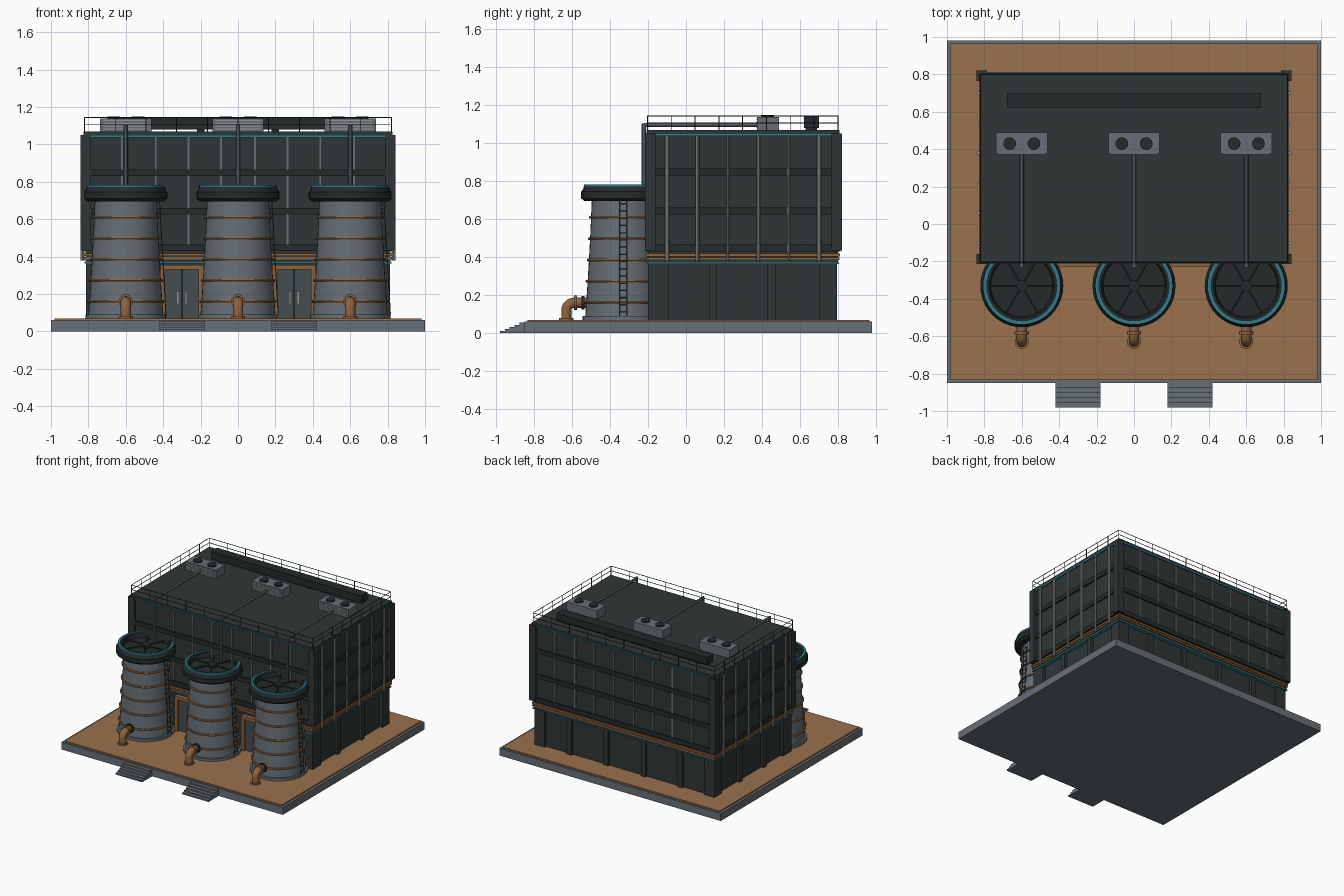
import bpy, bmesh, math
from mathutils import Vector

if "Cube" in bpy.data.objects:
    bpy.data.objects.remove(bpy.data.objects["Cube"])


def mat(name, rgb):
    m = bpy.data.materials.new(name)
    m.diffuse_color = (*rgb, 1)
    m.use_nodes = True
    m.node_tree.nodes["Principled BSDF"].inputs["Base Color"].default_value = m.diffuse_color
    return m


DARK = mat("dark cladding", (0.028, 0.037, 0.036))
TRIM = mat("charcoal trim", (0.018, 0.023, 0.023))
STEEL = mat("blue grey steel", (0.135, 0.16, 0.18))
PALE = mat("pale pipe", (0.30, 0.31, 0.29))
TAN = mat("tan paving", (0.32, 0.165, 0.075))
RUST = mat("rust orange", (0.27, 0.125, 0.045))
TEAL = mat("teal", (0.025, 0.21, 0.27))
DOOR = mat("door grey", (0.06, 0.075, 0.08))


def finish(name, bm, material, smooth=False):
    bmesh.ops.recalc_face_normals(bm, faces=bm.faces)
    me = bpy.data.meshes.new(name)
    bm.to_mesh(me)
    bm.free()
    me.materials.append(material)
    ob = bpy.data.objects.new(name, me)
    bpy.context.collection.objects.link(ob)
    if smooth:
        bpy.context.view_layer.objects.active = ob
        ob.select_set(True)
        bpy.ops.object.shade_smooth_by_angle(angle=math.radians(35))
        ob.select_set(False)
    return ob


def boxes(name, material, items):
    """Each item is (x0, x1, y0, y1, z0, z1)."""
    bm = bmesh.new()
    for x0, x1, y0, y1, z0, z1 in items:
        vs = bmesh.ops.create_cube(bm, size=1)["verts"]
        for v in vs:
            v.co = ((x0 + x1) / 2 + v.co.x * (x1 - x0),
                    (y0 + y1) / 2 + v.co.y * (y1 - y0),
                    (z0 + z1) / 2 + v.co.z * (z1 - z0))
    return finish(name, bm, material)


def lathe(name, material, profile, x, y, closed=False, n=40):
    bm = bmesh.new()
    rings = [[bm.verts.new((x + r * math.cos(2 * math.pi * i / n),
                            y + r * math.sin(2 * math.pi * i / n), z))
              for i in range(n)] for r, z in profile]
    pairs = list(zip(rings, rings[1:]))
    if closed:
        pairs.append((rings[-1], rings[0]))
    for a, b in pairs:
        for i in range(n):
            bm.faces.new((a[i], a[(i + 1) % n], b[(i + 1) % n], b[i]))
    if not closed:
        bm.faces.new(rings[0])
        bm.faces.new(rings[-1])
    return finish(name, bm, material, True)


def rods(name, material, segs, r, n=8):
    bm = bmesh.new()
    for a, b in segs:
        a, b = Vector(a), Vector(b)
        d = b - a
        m = d.to_track_quat('Z', 'Y').to_matrix().to_4x4()
        m.translation = (a + b) / 2
        bmesh.ops.create_cone(bm, cap_ends=True, segments=n, radius1=r,
                              radius2=r, depth=d.length, matrix=m)
    return finish(name, bm, material, True)


def around(e, z0, z1):
    """Solid band wrapping the main block, standing out by e."""
    return (-0.815 - e, 0.815 + e, -0.2 - e, 0.80 + e, z0, z1)


# Base slab, paving and front steps
boxes("base_slab", STEEL, [(-1, 1, -0.85, 0.98, 0, 0.06)])
boxes("paving", TAN, [(-0.98, 0.98, -0.835, 0.965, 0.055, 0.07)])
boxes("entry_steps", STEEL, [(x - 0.12, x + 0.12, -0.98 + 0.026 * i, -0.84, 0, 0.011 * (i + 1))
                             for x in (-0.3, 0.3) for i in range(5)])

# Main building body
boxes("lower_hall", DARK, [(-0.79, 0.79, -0.19, 0.775, 0.07, 0.37)])
boxes("upper_hall", DARK, [around(0, 0.37, 1.05)])
pil = []
for sx in (-1, 1):
    for y0, y1 in ((-0.2, -0.09), (0.12, 0.16), (0.43, 0.47), (0.70, 0.795)):
        pil.append((*sorted((sx * 0.76, sx * 0.813)), y0, y1, 0.07, 0.365))
    for y0, y1 in ((-0.2, -0.1), (0.7, 0.795)):
        pil.append((*sorted((sx * 0.72, sx * 0.812)), y0, y1, 0.07, 0.364))
pil += [(x - 0.022, x + 0.022, 0.76, 0.795, 0.07, 0.365) for x in (-0.5, -0.17, 0.17, 0.5)]
boxes("lower_pilasters", DARK, pil)

# Coloured bands and horizontal wall ribs
boxes("teal_bands", TEAL, [around(0.006, 0.363, 0.371), around(0.012, 1.038, 1.047)])
boxes("rust_bands", RUST, [around(0.008, 0.385, 0.397), around(0.010, 0.403, 0.418)])
boxes("wall_ribs", TRIM, [around(0.012, z, z + 0.036) for z in (0.43, 0.625, 0.83)])
boxes("corner_posts", DARK, [(*sorted((sx * 0.785, sx * 0.842)), y0, y1, 0.435, 1.05)
                             for sx in (-1, 1) for y0, y1 in ((-0.215, -0.16), (0.765, 0.82))])
boxes("wall_mullions", STEEL, [(x - 0.005, x + 0.005, y - 0.006, y + 0.006, 0.44, 1.04)
                               for y in (-0.2, 0.80)
                               for x in (-0.62, -0.44, -0.265, -0.09, 0.09, 0.265, 0.44, 0.62)])

# Vertical pipes on both short sides
rods("side_pipes", PALE, [((s * 0.832, y, 0.38), (s * 0.832, y, 1.04)) for s in (-1, 1)
                          for y in (-0.10, 0.06, 0.38, 0.70)], 0.010)
rods("thin_side_pipes", PALE, [((s * 0.830, y, 0.38), (s * 0.830, y, 1.04)) for s in (-1, 1)
                               for y in (0.22, 0.54)], 0.007)

# Double doors with frames
for x in (-0.3, 0.3):
    boxes("door_frame", RUST, [(x - 0.115, x - 0.09, -0.225, -0.18, 0.07, 0.35),
                               (x + 0.09, x + 0.115, -0.225, -0.18, 0.07, 0.35),
                               (x - 0.115, x + 0.115, -0.228, -0.18, 0.33, 0.355)])
    boxes("door_leaves", DOOR, [(x - 0.09, x - 0.003, -0.205, -0.18, 0.07, 0.33),
                                (x + 0.003, x + 0.09, -0.205, -0.18, 0.07, 0.33)])
    boxes("door_handles", PALE, [(x + s * 0.022 - 0.003, x + s * 0.022 + 0.003,
                                  -0.213, -0.204, 0.15, 0.21) for s in (-1, 1)])

# Roof deck, long duct and roof units
boxes("roof_deck", DARK, [(-0.825, 0.825, -0.208, 0.808, 1.047, 1.068)])
boxes("roof_duct", TRIM, [(-0.68, 0.68, 0.62, 0.70, 1.08, 1.14)])
boxes("duct_feet", TRIM, [(x - 0.02, x + 0.02, 0.63, 0.69, 1.06, 1.085) for x in (-0.6, -0.2, 0.2, 0.6)])
for x in (-0.6, 0, 0.6):
    boxes("fan_unit", STEEL, [(x - 0.137, x + 0.137, 0.375, 0.49, 1.066, 1.138)])
    boxes("fan_unit_louvres", PALE, [(x - 0.12, x + 0.12, 0.371, 0.376, z, z + 0.005)
                                     for z in (1.08, 1.095, 1.11, 1.125)])
    for s in (-1, 1):
        lathe("fan_outlet", TRIM, [(0.034, 1.13), (0.034, 1.148)], x + s * 0.065, 0.43, n=20)
    rods("roof_pipe", STEEL, [((x, -0.222, 1.095), (x, 0.38, 1.095)),
                              ((x, -0.222, 0.74), (x, -0.222, 1.104))], 0.011)

# Roof railing
RX, Y0, Y1 = 0.82, -0.203, 0.80
rail = []
for z in (1.105, 1.143):
    rail += [((-RX, y, z), (RX, y, z)) for y in (Y0, Y1)]
    rail += [((x, Y0, z), (x, Y1, z)) for x in (-RX, RX)]
for i in range(11):
    x = -RX + 2 * RX * i / 10
    rail += [((x, y, 1.06), (x, y, 1.143)) for y in (Y0, Y1)]
for i in range(1, 8):
    y = Y0 + (Y1 - Y0) * i / 8
    rail += [((x, y, 1.06), (x, y, 1.143)) for x in (-RX, RX)]
rods("roof_railing", TRIM, rail, 0.0025, 5)


def radius(z):
    t = (z - 0.07) / 0.63
    return 0.202 - 0.048 * t + 0.012 * t * t


# Three cooling towers with hoops, caps, ladders and outlet pipes
TY = -0.33
for x in (-0.6, 0, 0.6):
    lathe("tower_body", STEEL, [(0.215, 0.07), (0.215, 0.09)]
          + [(radius(z), z) for z in (0.091, 0.2, 0.3, 0.4, 0.5, 0.6, 0.71)], x, TY)
    for i in range(5):
        z = 0.16 + 0.1125 * i
        r = radius(z) + 0.004
        lathe("tower_hoop", RUST, [(r + 0.008 * math.cos(a * math.pi / 3),
                                    z + 0.008 * math.sin(a * math.pi / 3)) for a in range(6)],
              x, TY, True)
    lathe("tower_cap", TRIM, [(0.15, 0.695), (0.205, 0.695), (0.222, 0.71), (0.222, 0.745),
                              (0.21, 0.76), (0.207, 0.778), (0.175, 0.778), (0.165, 0.745)], x, TY)
    lathe("tower_teal_ring", TEAL, [(0.208, 0.772), (0.208, 0.783), (0.190, 0.783), (0.190, 0.772)],
          x, TY, True)
    lathe("tower_fan_hub", TRIM, [(0.03, 0.74), (0.03, 0.768)], x, TY, n=16)
    rods("tower_fan_arms", DARK, [((x + 0.178 * math.cos(a), TY + 0.178 * math.sin(a), 0.762),
                                   (x - 0.178 * math.cos(a), TY - 0.178 * math.sin(a), 0.762))
                                  for a in (0, math.pi / 3, 2 * math.pi / 3)], 0.006, 6)
    lad = [((x + radius(0.09) + 0.014, TY + s, 0.09), (x + radius(0.7) + 0.014, TY + s, 0.7))
           for s in (-0.02, 0.02)]
    for i in range(16):
        z = 0.11 + i * 0.038
        lad.append(((x + radius(z) + 0.014, TY - 0.02, z), (x + radius(z) + 0.014, TY + 0.02, z)))
    rods("tower_ladder", DOOR, lad, 0.003, 5)
    # Outlet elbow swept along a short curve
    cu = bpy.data.curves.new("outlet_elbow", 'CURVE')
    cu.dimensions = '3D'
    cu.bevel_depth = 0.028
    cu.bevel_resolution = 3
    path = [(x, -0.50, 0.16)] + [(x, -0.59 - 0.04 * math.sin(a), 0.12 + 0.04 * math.cos(a))
                                 for a in (i * math.pi / 10 for i in range(6))] + [(x, -0.63, 0.068)]
    sp = cu.splines.new('POLY')
    sp.points.add(len(path) - 1)
    for p, c in zip(sp.points, path):
        p.co = (*c, 1)
    cu.materials.append(RUST)
    bpy.context.collection.objects.link(bpy.data.objects.new("outlet_elbow", cu))
    rods("outlet_flange", RUST, [((x, -0.59, 0.16), (x, -0.575, 0.16)),
                                 ((x, -0.63, 0.07), (x, -0.63, 0.08))], 0.038, 20)
    rods("outlet_collar", TRIM, [((x, -0.55, 0.16), (x, -0.535, 0.16))], 0.036, 20)
